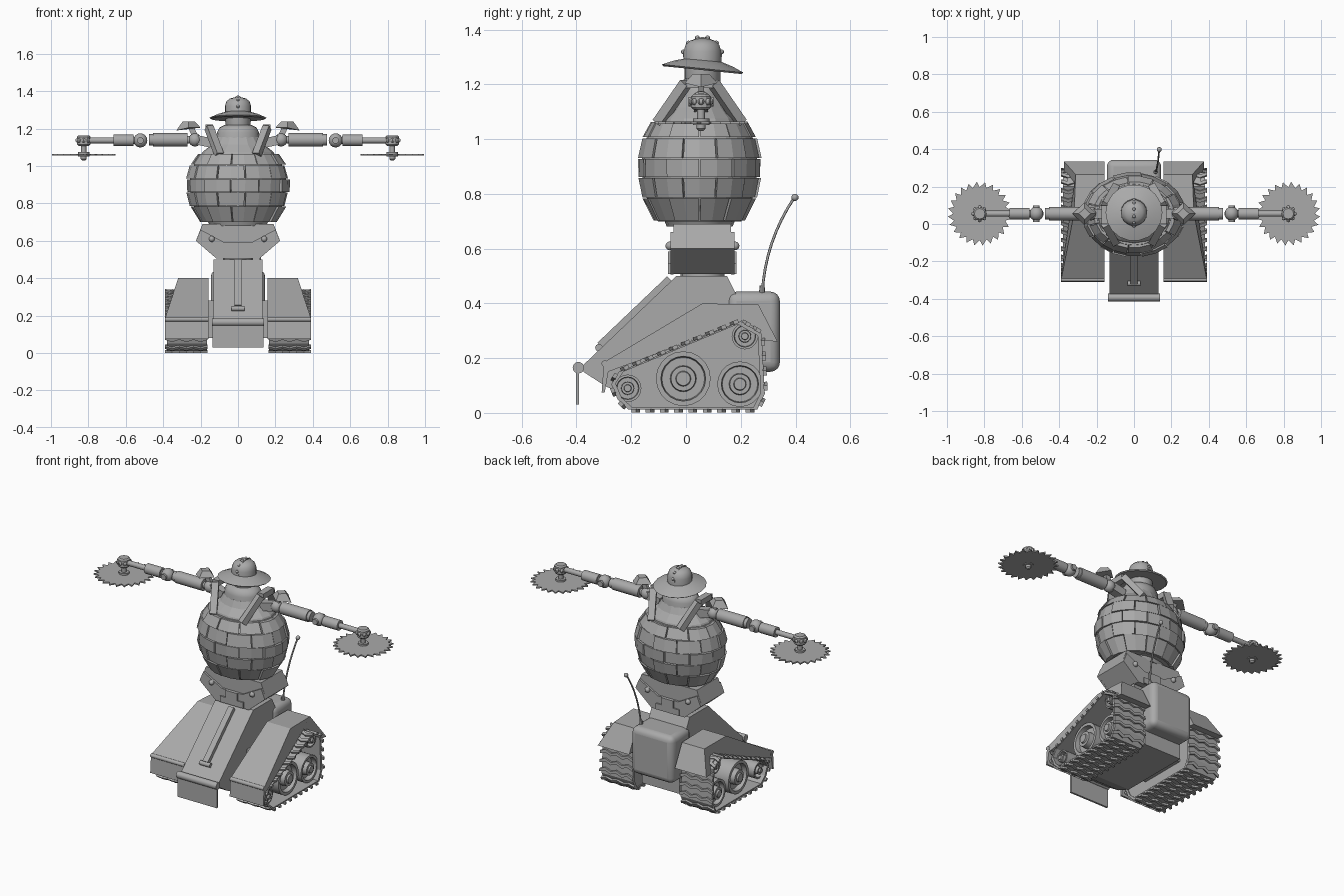
import bpy, bmesh, math
from mathutils import Vector, Matrix

if "Cube" in bpy.data.objects:
    bpy.data.objects.remove(bpy.data.objects["Cube"])

grey = bpy.data.materials.new("steel_grey")
grey.diffuse_color = (0.4, 0.4, 0.4, 1)
grey.use_nodes = True
grey.node_tree.nodes["Principled BSDF"].inputs["Base Color"].default_value = grey.diffuse_color


def finish(name, bm, smooth=False, bevel=0):
    bmesh.ops.recalc_face_normals(bm, faces=bm.faces)
    me = bpy.data.meshes.new(name)
    bm.to_mesh(me)
    bm.free()
    me.materials.append(grey)
    ob = bpy.data.objects.new(name, me)
    bpy.context.collection.objects.link(ob)
    if bevel:
        m = ob.modifiers.new("bevel", 'BEVEL')
        m.width, m.segments = bevel, 4
    if smooth:
        bpy.context.view_layer.objects.active = ob
        ob.select_set(True)
        bpy.ops.object.shade_smooth_by_angle(angle=math.radians(40))
        ob.select_set(False)
    return ob


def loft(bm, rings, cap=True):
    """Join equal closed rings of points into a skin."""
    vs = [[bm.verts.new(p) for p in r] for r in rings]
    n = len(vs[0])
    for a, b in zip(vs, vs[1:]):
        for i in range(n):
            bm.faces.new((a[i], a[(i + 1) % n], b[(i + 1) % n], b[i]))
    if cap:
        bm.faces.new(vs[0])
        bm.faces.new(vs[-1])


def skin(name, rings, **kw):
    bm = bmesh.new()
    loft(bm, rings)
    return finish(name, bm, **kw)


def prism_x(name, pts, x0, x1, **kw):
    return skin(name, [[(x, y, z) for y, z in pts] for x in (x0, x1)], **kw)


def prism_y(name, pts, y0, y1, **kw):
    return skin(name, [[(x, y, z) for x, z in pts] for y in (y0, y1)], **kw)


def box(name, lo, hi, **kw):
    return prism_x(name, [(lo[1], lo[2]), (hi[1], lo[2]), (hi[1], hi[2]), (lo[1], hi[2])], lo[0], hi[0], **kw)


def turned(name, start, axis, prof, n=16, smooth=True, sy=1):
    """Lathe (distance, radius) pairs along an axis."""
    q = Vector(axis).to_track_quat('Z', 'Y')
    rings = [[Vector(start) + q @ Vector((r * math.cos(t), r * sy * math.sin(t), d))
              for t in [2 * math.pi * i / n for i in range(n)]] for d, r in prof]
    return skin(name, rings, smooth=smooth)


def ball(name, c, r, n=14):
    bm = bmesh.new()
    bmesh.ops.create_uvsphere(bm, u_segments=n, v_segments=8, radius=r, matrix=Matrix.Translation(c))
    return finish(name, bm, smooth=True)


def bar(name, a, b, w, h):
    """Rectangular beam between two points."""
    a, b = Vector(a), Vector(b)
    q = (b - a).to_track_quat('Z', 'Y')
    sec = [q @ Vector((i * w / 2, j * h / 2, 0)) for i, j in ((-1, -1), (1, -1), (1, 1), (-1, 1))]
    return skin(name, [[p + s for s in sec] for p in (a, b)])


# --- Tracks, wheels and fenders ---
belt = [(-.21, .012), (.26, .012), (.288, .07), (.276, .29), (.2, .335), (-.245, .15), (-.273, .105), (-.25, .05)]
bc = Vector((.02, .15))
inner = [tuple(Vector(p) + (bc - Vector(p)).normalized() * .016) for p in belt]
wheels = [(-.213, .09, .05), (-.01, .125, .1), (.197, .105, .083), (.215, .28, .048)]
top = [(-.3, .185, .39), (.06, .4, .32), (.265, .395, .312), (.335, .26, .375)]
low = [(-.285, .15), (.02, .262), (.205, .337), (.285, .265)]
for s in (1, -1):
    bm = bmesh.new()
    loft(bm, [[(s * x, *p) for p in pts] for x, pts in
              ((.165, belt), (.38, belt), (.38, inner), (.165, inner), (.165, belt))], cap=False)
    bmesh.ops.remove_doubles(bm, verts=bm.verts, dist=1e-5)
    finish("track_belt", bm)
    prism_x("track_side_plate", inner, s * .17, s * .25)

    # zigzag tread lugs spaced along the belt
    bm = bmesh.new()
    for a, b in zip(belt, belt[1:] + belt[:1]):
        a, b = Vector(a), Vector(b)
        t = (b - a).normalized()
        nrm = Vector((t.y, -t.x))
        count = max(1, round((b - a).length / .05))
        for k in range(count):
            c = a.lerp(b, (k + .5) / count)
            rings = []
            for j in range(7):
                m = c + t * (.007 if j % 2 else -.007)
                quad = [m + t * u + nrm * v for u, v in ((-.009, -.003), (.009, -.003), (.009, .011), (-.009, .011))]
                rings.append([(s * (.162 + .228 * j / 6), p.x, p.y) for p in quad])
            loft(bm, rings)
    finish("tread_lugs", bm)

    for y, z, r in wheels:
        turned("road_wheel", (s * .24, y, z), (s, 0, 0),
               [(0, r), (.115, r), (.115, r * .82), (.085, r * .78), (.085, r * .48),
                (.12, r * .45), (.12, r * .28), (.13, r * .25)], n=20)

    skin("fender", [[(s * .158, y, z) for y, z, x in top] + [(s * .158, *p) for p in low[::-1]],
                    [(s * x, y, z) for y, z, x in top] + [(s * t[2], *p) for t, p in zip(top[::-1], low[::-1])]])
    prism_x("fender_front_flap", [(-.308, .075), (-.297, .075), (-.278, .18), (-.3, .187)], s * .158, s * .39)
    turned("fender_lip", (s * .158, -.297, .18), (s, 0, 0), [(0, .012), (.232, .012)], n=10)

# --- Hull ---
hull = [(-.375, .175), (-.035, .5), (.15, .5), (.19, .42), (.25, .3), (.25, .06), (-.2, .06), (-.29, .095), (-.375, .15)]
prism_x("hull", hull, -.13, .13)
box("axle_block", (-.17, -.1, .08), (.17, .2, .28))
turned("plow_hinge", (-.138, -.393, .165), (1, 0, 0), [(0, .021), (.276, .021)])
box("plow_blade", (-.135, -.402, .03), (.135, -.39, .16))
box("rear_tank", (-.145, .15, .15), (.145, .343, .443), bevel=.035, smooth=True)
bar("hull_rail", (0, -.06, .49), (0, -.315, .247), .036, .025)
turned("rail_foot", (-.036, -.318, .238), (1, 0, 0), [(0, .014), (.072, .014)], n=10)

# --- Whip antenna ---
cu = bpy.data.curves.new("antenna", 'CURVE')
cu.dimensions, cu.bevel_depth, cu.bevel_resolution = '3D', .005, 1
sp = cu.splines.new('POLY')
sp.points.add(8)
for i, p in enumerate(sp.points):
    t = i / 8
    p.co = (.115 + .02 * t, .278 + .02 * t + .1 * t * t, .43 + .36 * (t + .1 * t * (1 - t)), 1)
cu.materials.append(grey)
bpy.context.collection.objects.link(bpy.data.objects.new("antenna", cu))
ball("antenna_tip", (.135, .398, .787), .013)
turned("antenna_socket", (.115, .278, .43), (0, 0, 1), [(0, .012), (.035, .009)], n=8)

# --- Waist ---
turned("waist_pivot", (0, .06, .49), (0, 0, 1), [(0, .08), (.03, .08)])
hexa = [(-.19, .69), (-.225, .6), (-.115, .507), (.115, .507), (.225, .6), (.19, .69)]
prism_y("waist", hexa, -.045, .165)
plate = [(-.2, .66), (-.225, .6), (-.115, .505), (.115, .505), (.225, .6), (.2, .66), (.07, .59), (-.07, .59)]
cross = [(-.08, .508), (.08, .508), (.08, .545), (.04, .545), (.04, .59), (-.04, .59), (-.04, .545), (-.08, .545)]
for y, d in ((-.045, -1), (.165, 1)):
    prism_y("waist_plate", plate, y, y + d * .012)
    prism_y("waist_cross", cross, y, y + d * .02)
    for x in (-.14, .14):
        ball("waist_bolt", (x, y + d * .014, .61), .016, 10)
turned("waist_neck", (0, .05, .68), (0, 0, 1), [(0, .15), (.04, .17)], sy=.8)

# --- Barrel torso: core with staggered plates ---
prof = [(.7, .2), (.785, .25), (.86, .268), (.93, .27), (1.005, .25), (1.065, .212)]
turned("torso_core", (0, .05, 0), (0, 0, 1), [(z, r - .014) for z, r in prof], n=24, sy=.82, smooth=False)
bm = bmesh.new()
for row, ((z0, r0), (z1, r1)) in enumerate(zip(prof, prof[1:])):
    n = 11
    for k in range(n):
        out = .005 * ((k * 2 + row) % 3 - 1)
        rings = []
        for f in (.02, .5, .98):
            t = 2 * math.pi * (k + f + row * .5) / n
            rings.append([((r + out) * math.cos(t), .05 + .82 * (r + out) * math.sin(t), z) for r, z in
                          ((r0 - .03, z0 + .002), (r0 + .003, z0 + .002), (r1 + .003, z1 - .002), (r1 - .03, z1 - .002))])
        loft(bm, rings)
finish("torso_plates", bm)
turned("torso_top", (0, .05, 1.055), (0, 0, 1), [(0, .2), (.02, .19), (.06, .14), (.1, .115)], n=16, sy=.78, smooth=False)

# --- Neck, head and hat ---
turned("neck", (0, .05, 1.12), (0, 0, 1), [(0, .115), (.06, .112), (.085, .1), (.1, .07)], n=18, sy=.8)
turned("head", (0, .06, 1.19), (0, 0, 1), [(0, .06), (.02, .066), (.09, .066)], n=16)
tilt = Vector((0, .1, 1))
turned("hat_brim", (0, .06, 1.25), tilt, [(.002, .145), (.008, .152), (.026, .11), (.038, .07), (.03, .06), (.016, .11)], n=18)
turned("hat_crown", (0, .06, 1.27), (0, 0, 1), [(0, .07), (.05, .07), (.075, .062), (.09, .045), (.098, .015)], n=18)
ridge = [(.06 + .072 * math.cos(a), 1.3 + .073 * math.sin(a)) for a in [math.pi * i / 10 for i in range(11)]]
prism_x("hat_ridge", ridge, -.013, .013)
for a in (15, 45, 75, 105, 135, 165):
    a = math.radians(a)
    ball("hat_stud", (0, .06 + .072 * math.cos(a), 1.3 + .072 * math.sin(a)), .009, 8)

# --- Shoulder straps, arms and saws ---
for s in (1, -1):
    path = [(s * .1, -.1, 1.06), (s * .155, .0, 1.205), (s * .155, .1, 1.205), (s * .1, .2, 1.06)]
    for a, b in zip(path, path[1:]):
        bar("shoulder_strap", a, b, .04, .035)
    A = (s, 0, 0)
    bar("shoulder_mount", (s * .13, .055, 1.12), (s * .22, .055, 1.14), .05, .05)
    ball("shoulder_joint", (s * .23, .055, 1.14), .036)
    turned("upper_arm", (s * .25, .055, 1.14), A, [(0, .02), (.02, .02), (.02, .036), (.205, .036), (.205, .03), (.225, .03)])
    ball("elbow", (s * .522, .055, 1.137), .038)
    turned("elbow_pin", (s * .522, .01, 1.137), (0, 1, 0), [(0, .018), (.09, .018)], n=10)
    turned("forearm", (s * .54, .055, 1.137), A, [(0, .018), (.02, .02), (.02, .031), (.125, .031), (.125, .016), (.29, .016)])
    # saw motor with ribs, spindle and toothed blade
    turned("saw_motor", (s * .825, .055, 1.108), (0, 0, 1), [(0, .028), (.008, .036), (.048, .036), (.056, .028)], n=12, smooth=False)
    for k in range(8):
        t = math.pi * k / 4
        ball("motor_rib", (s * .825 + .034 * math.cos(t), .055 + .034 * math.sin(t), 1.137), .012, 6)
    turned("saw_spindle", (s * .825, .055, 1.03), (0, 0, 1), [(0, .008), (.008, .016), (.022, .016), (.022, .03), (.045, .03), (.045, .014), (.08, .014)], n=12)
    teeth = []
    for k in range(24):
        for f, r in ((0, .142), (.65, .171)):
            t = 2 * math.pi * (k + f) / 24
            teeth.append((s * (.825 + r * math.cos(t)), .055 + r * math.sin(t)))
    skin("saw_blade", [[(x, y, z) for x, y in teeth] for z in (1.056, 1.064)])
    # diamond shoulder guard on a stalk
    bar("guard_stalk", (s * .225, .055, 1.15), (s * .255, .055, 1.215), .02, .03)
    dia = [(.2, .055, 1.205), (.265, -.005, 1.205), (.33, .055, 1.19), (.265, .115, 1.205)]
    skin("shoulder_guard", [[(s * x, y, z) for x, y, z in dia],
                            [(s * (.262 + (x - .262) * .5), .055 + (y - .055) * .5, 1.238) for x, y, z in dia]])
